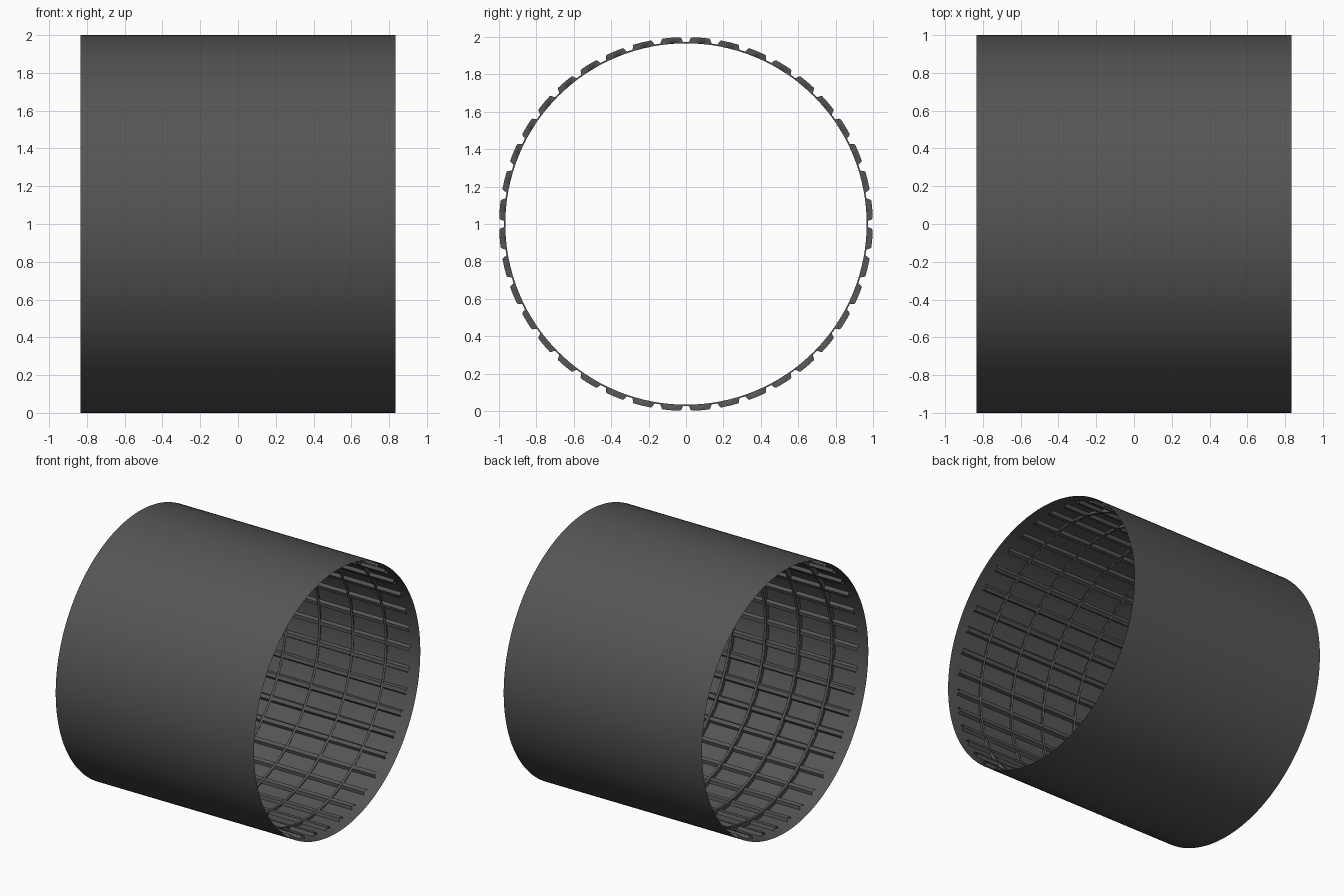
import bpy, bmesh
from math import sin, cos, pi, tau

if "Cube" in bpy.data.objects:
    bpy.data.objects.remove(bpy.data.objects["Cube"])

HALF, R, N = 0.835, 1.0, 40          # half length, skin radius, stringer count
STEP = tau / N
FRAMES = [-0.56, -0.28, 0, 0.28, 0.56]

mat = bpy.data.materials.new("dark_grey")
mat.diffuse_color = (0.09, 0.09, 0.09, 1)
mat.use_nodes = True
mat.node_tree.nodes["Principled BSDF"].inputs["Base Color"].default_value = mat.diffuse_color


def pt(x, r, a):
    return (x, r * sin(a), 1 + r * cos(a))


def finish(name, bm):
    bmesh.ops.remove_doubles(bm, verts=bm.verts, dist=1e-5)
    me = bpy.data.meshes.new(name)
    bm.to_mesh(me)
    bm.free()
    me.materials.append(mat)
    ob = bpy.data.objects.new(name, me)
    bpy.context.collection.objects.link(ob)
    bpy.context.view_layer.objects.active = ob
    ob.select_set(True)
    bpy.ops.object.shade_smooth_by_angle(angle=0.5)
    ob.select_set(False)


def bridge(bm, a, b):
    """Strip of quads between two equal point lists."""
    va, vb = [bm.verts.new(p) for p in a], [bm.verts.new(p) for p in b]
    for i in range(len(a) - 1):
        bm.faces.new((va[i], va[i + 1], vb[i + 1], vb[i]))


def ring(bm, x0, r0, x1, r1, n=160):
    bridge(bm, [pt(x0, r0, tau * i / n) for i in range(n + 1)],
           [pt(x1, r1, tau * i / n) for i in range(n + 1)])


# Thin outer skin
bm = bmesh.new()
ring(bm, -HALF, R, HALF, R)
finish("skin", bm)

# Hat-section sheet stringers riveted to the skin
hat = [(-0.046, 0.998), (-0.024, 0.998), (-0.014, 0.975),
       (0.014, 0.975), (0.024, 0.998), (0.046, 0.998)]
bm = bmesh.new()
for k in range(N):
    bridge(bm, *[[pt(x, r, k * STEP + a) for a, r in hat] for x in (-0.76, 0.76)])
finish("stringers", bm)

# Ring frames: web with a cut-out over every stringer, plus an inner flange
cut = [(0, 0.974), (0.015, 0.974), (0.018, 0.977), (0.025, 0.993), (0.031, 0.999)]
cut += [(STEP / 2, 0.999)] + [(STEP - a, r) for a, r in cut[::-1]]
for i, x in enumerate(FRAMES):
    bm = bmesh.new()
    for k in range(N):
        bridge(bm, [pt(x, 0.966, k * STEP + a) for a, r in cut],
               [pt(x, r, k * STEP + a) for a, r in cut])
    ring(bm, x, 0.966, x + 0.02, 0.966)
    finish(f"ring_frame_{i + 1}", bm)
